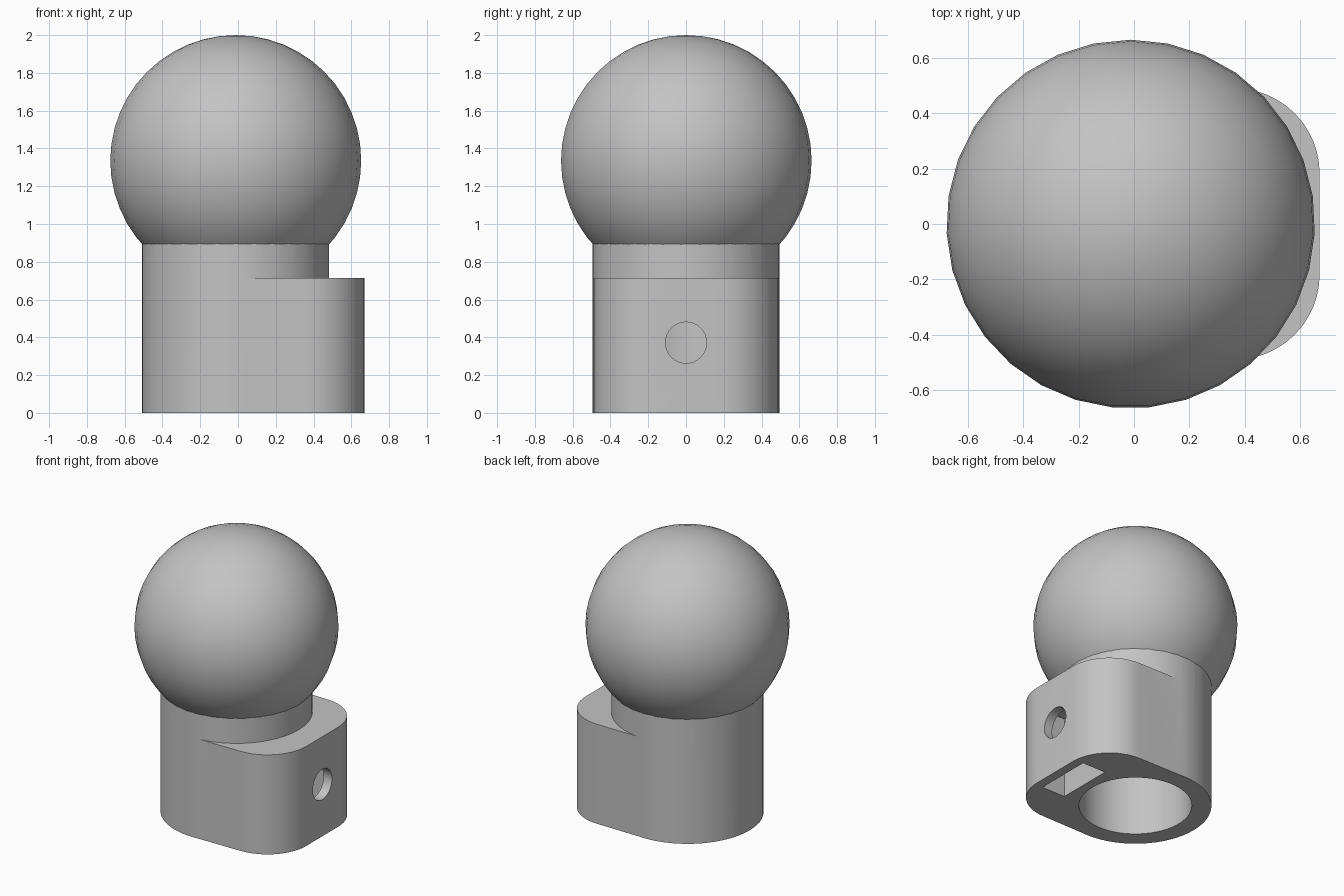
import bpy, bmesh, math

cube = bpy.data.objects.get("Cube")
if cube:
    bpy.data.objects.remove(cube, do_unlink=True)

CX = -0.012          # axis of the ball, neck and bore
NECK_R = 0.495

grey = bpy.data.materials.new("grey plastic")
grey.use_nodes = True
colour = (0.55, 0.55, 0.55, 1)
grey.diffuse_color = colour
grey.node_tree.nodes["Principled BSDF"].inputs["Base Color"].default_value = colour


def finish(obj, name):
    obj.name = name
    obj.data.name = name
    obj.data.materials.append(grey)
    return obj


def cylinder(name, r, z0, z1, segments=64):
    bpy.ops.mesh.primitive_cylinder_add(vertices=segments, radius=r, depth=z1 - z0,
                                        location=(CX, 0, (z0 + z1) / 2))
    return finish(bpy.context.object, name)


def prism(name, outline, height):
    bm = bmesh.new()
    face = bm.faces.new([bm.verts.new((x, y, 0)) for x, y in outline])
    top = bmesh.ops.extrude_face_region(bm, geom=[face])["geom"]
    bmesh.ops.translate(bm, vec=(0, 0, height),
                        verts=[v for v in top if isinstance(v, bmesh.types.BMVert)])
    bmesh.ops.recalc_face_normals(bm, faces=bm.faces)
    mesh = bpy.data.meshes.new(name)
    bm.to_mesh(mesh)
    bm.free()
    obj = bpy.data.objects.new(name, mesh)
    bpy.context.collection.objects.link(obj)
    return finish(obj, name)


def combine(target, tool, operation):
    mod = target.modifiers.new(tool.name, "BOOLEAN")
    mod.operation, mod.object, mod.solver = operation, tool, "EXACT"
    bpy.context.view_layer.objects.active = target
    bpy.ops.object.modifier_apply(modifier=mod.name)
    bpy.data.objects.remove(tool, do_unlink=True)


# Neck column and the rounded clamp lug that leaves it at a tangent
body = cylinder("ball_mount", NECK_R, 0, 0.897)
a = math.radians(84.375)
half = [(CX + NECK_R * math.cos(a), NECK_R * math.sin(a))]
for i in range(13):
    t = math.radians(90 - 7.5 * i)
    half.append((0.362 + 0.308 * math.cos(t), 0.182 + 0.308 * math.sin(t)))
lug = prism("clamp_lug", half + [(x, -y) for x, y in reversed(half)], 0.715)
combine(body, lug, "UNION")

# Ball
bpy.ops.mesh.primitive_uv_sphere_add(segments=31, ring_count=24, radius=0.665,
                                     location=(CX, 0, 1.335))
ball = finish(bpy.context.object, "ball")
ball.rotation_euler.z = math.pi / 62 * 0
combine(body, ball, "UNION")

# Bore, nut pocket and screw hole
combine(body, cylinder("bore", 0.367, -0.1, 0.8), "DIFFERENCE")
bpy.ops.mesh.primitive_cube_add(size=1, location=(0.512, 0, 0.24))
pocket = finish(bpy.context.object, "nut_pocket")
pocket.scale = (0.185, 0.41, 0.68)
combine(body, pocket, "DIFFERENCE")
bpy.ops.mesh.primitive_cylinder_add(vertices=32, radius=0.109, depth=0.7,
                                    location=(0.45, 0, 0.372),
                                    rotation=(0, math.pi / 2, 0))
combine(body, finish(bpy.context.object, "screw_hole"), "DIFFERENCE")

bpy.ops.object.select_all(action="DESELECT")
body.select_set(True)
bpy.context.view_layer.objects.active = body
bpy.ops.object.shade_smooth_by_angle(angle=math.radians(28))
